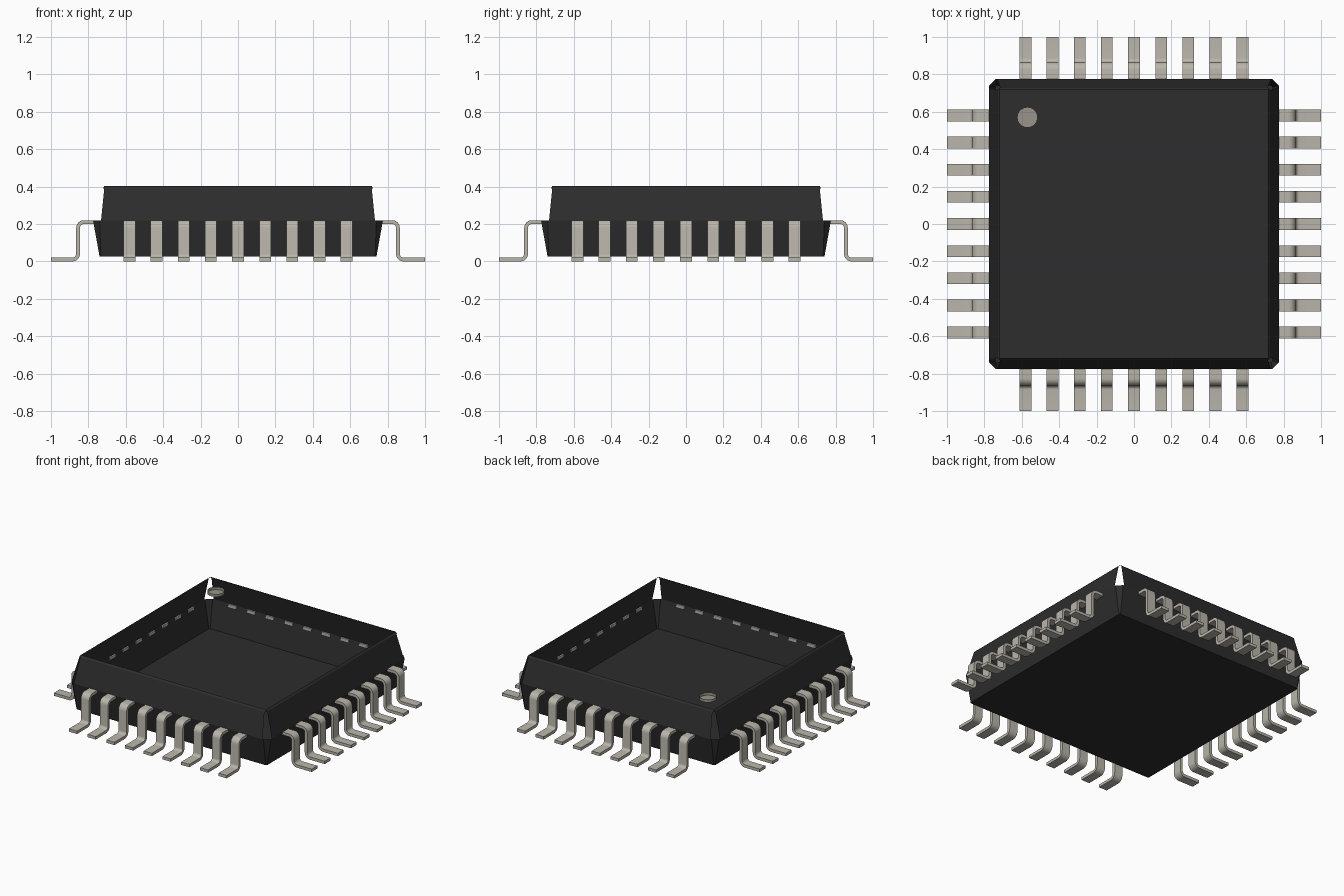
import bpy, bmesh, math
from mathutils import Matrix

cube = bpy.data.objects.get("Cube")
if cube:
    bpy.data.objects.remove(cube, do_unlink=True)


def material(name, rgb):
    m = bpy.data.materials.new(name)
    m.use_nodes = True
    m.diffuse_color = (*rgb, 1)
    bsdf = m.node_tree.nodes["Principled BSDF"]
    bsdf.inputs["Base Color"].default_value = (*rgb, 1)
    bsdf.inputs["Roughness"].default_value = 0.6
    return m


BLACK = material("black resin", (0.026, 0.026, 0.026))
TIN = material("tinned metal", (0.49, 0.465, 0.41))
GREY = material("marker grey", (0.32, 0.30, 0.255))


def finish(name, bm, mat, smooth_angle=None):
    me = bpy.data.meshes.new(name)
    bm.to_mesh(me)
    bm.free()
    me.materials.append(mat)
    if smooth_angle:
        me.polygons.foreach_set("use_smooth", [True] * len(me.polygons))
        me.set_sharp_from_angle(angle=math.radians(smooth_angle))
    ob = bpy.data.objects.new(name, me)
    bpy.context.collection.objects.link(ob)
    return ob


def octagon(bm, half, corner, z):
    """Square ring with cut corners; even edges are the long sides."""
    pts = []
    for k in range(4):
        rot = Matrix.Rotation(k * math.pi / 2, 3, 'Z')
        for x in (-corner, corner):
            p = rot @ Matrix.Translation((x, -half, z)).to_translation()
            pts.append(bm.verts.new(p))
    return pts


def bridge(bm, low, high, step=1):
    for i in range(0, 8, step):
        j = (i + 1) % 8
        bm.faces.new((low[i], low[j], high[j], high[i]))


# Lower tray: closed floor, flared sides and corner facets
bm = bmesh.new()
floor = octagon(bm, 0.74, 0.733, 0.025)
belt = octagon(bm, 0.775, 0.74, 0.22)
bridge(bm, floor, belt)
bm.faces.new(floor[::-1])
finish("lower_body", bm, BLACK)

# Upper walls: four inward-leaning panels with open corners and open top
bm = bmesh.new()
base = octagon(bm, 0.775, 0.732, 0.22)
shoulder = octagon(bm, 0.728, 0.715, 0.39)
bridge(bm, base, shoulder, step=2)
# narrow bevelled lip around the rim
lip_low = octagon(bm, 0.728, 0.722, 0.39)
lip_top = octagon(bm, 0.717, 0.716, 0.402)
bridge(bm, lip_low, lip_top, step=2)
finish("upper_walls", bm, BLACK)

# Orientation marker: shallow open cup near one corner
bm = bmesh.new()
bmesh.ops.create_cone(bm, cap_ends=True, segments=24, radius1=0.055,
                      radius2=0.055, depth=0.02,
                      matrix=Matrix.Translation((-0.57, 0.57, 0.392)))
top = [f for f in bm.faces if f.normal.z > 0.9]
bmesh.ops.delete(bm, geom=top, context='FACES_ONLY')
finish("orientation_marker", bm, GREY, 40)


# Bent lead: constant-thickness strip along a path with two rounded bends
def arc(cx, cz, r, a0, a1, n=6):
    return [(cx + r * math.cos(math.radians(a0 + (a1 - a0) * i / n)),
             cz + r * math.sin(math.radians(a0 + (a1 - a0) * i / n)))
            for i in range(n + 1)]


def lead_outline(t):
    h = t / 2
    upper = ([(0.765, 0.21 + h)] + arc(0.825, 0.18, 0.03 + h, 90, 0)
             + arc(0.885, 0.04, 0.03 - h, 180, 270) + [(1.0, 0.01 + h)])
    lower = ([(0.765, 0.21 - h)] + arc(0.825, 0.18, 0.03 - h, 90, 0)
             + arc(0.885, 0.04, 0.03 + h, 180, 270) + [(1.0, 0.01 - h)])
    return upper, lower


def add_lead(bm, y, width, rot):
    upper, lower = lead_outline(0.02)
    rows = []
    for (ux, uz), (lx, lz) in zip(upper, lower):
        row = [(ux, y - width / 2, uz), (ux, y + width / 2, uz),
               (lx, y + width / 2, lz), (lx, y - width / 2, lz)]
        rows.append([bm.verts.new(rot @ Matrix.Translation(p).to_translation())
                     for p in row])
    for a, b in zip(rows, rows[1:]):
        for i in range(4):
            j = (i + 1) % 4
            bm.faces.new((a[i], b[i], b[j], a[j]))
    bm.faces.new(rows[0])
    bm.faces.new(rows[-1][::-1])


# Nine leads on each of the four sides
for k, side in enumerate(("left", "back", "right", "front")):
    bm = bmesh.new()
    rot = Matrix.Rotation(k * math.pi / 2, 3, 'Z')
    for i in range(-4, 5):
        add_lead(bm, i * 0.1452, 0.063, rot)
    bmesh.ops.recalc_face_normals(bm, faces=bm.faces)
    finish(side + "_leads", bm, TIN, 35)
